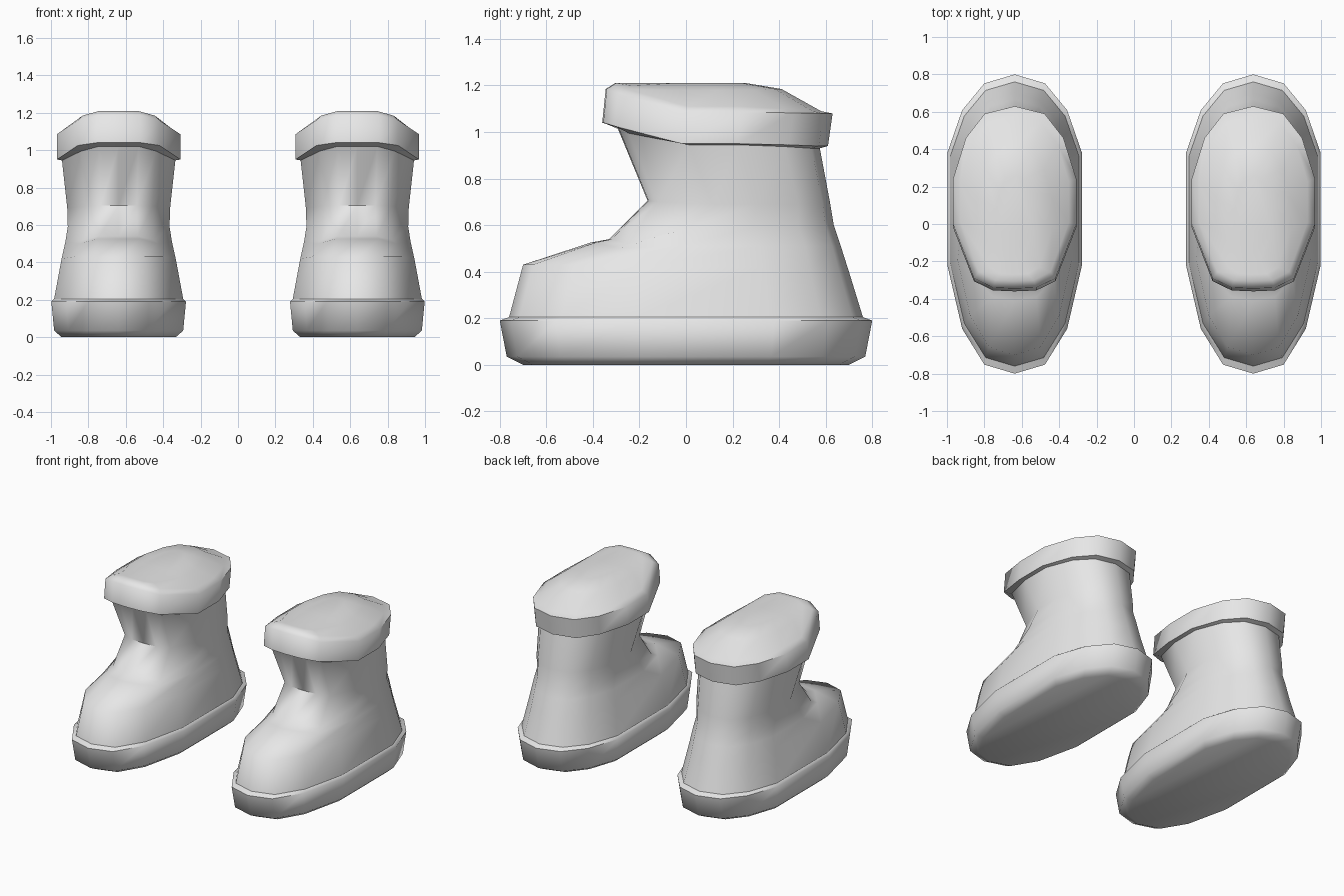
import bpy
import bmesh
import math

cube = bpy.data.objects.get("Cube")
if cube:
    bpy.data.objects.remove(cube, do_unlink=True)

# One plain grey material
grey = bpy.data.materials.new("light grey")
grey.use_nodes = True
grey.diffuse_color = (0.8, 0.8, 0.8, 1)
grey.node_tree.nodes["Principled BSDF"].inputs["Base Color"].default_value = (0.8, 0.8, 0.8, 1)

# Half outlines, toe to heel: (fraction of half width, fraction of length)
FOOT = [(0, 0), (.45, .03), (.78, .15), (1, .3625), (1, .7375), (.78, .88), (.45, .97), (0, 1)]
LEG = [(0, 0), (.35, .005), (.66, .056), (1, .354), (1, .6), (.79, .826), (.485, .959), (0, 1)]

# Ring: leg blend, half width, y front, y back, z front, z front corner, z side, z back
STEP = (0, .345, -.76, .76, .205, .205, .205, .205)
SHAFT_TOP = (1, .303, -.295, .575, 1.02, .995, .945, .93)
PARTS = {
    "sole": [
        (0, .305, -.70, .70, 0, 0, 0, 0),
        (0, .345, -.77, .77, .035, .035, .035, .035),
        (0, .36, -.80, .80, .19, .19, .19, .19),
        STEP],
    "upper": [
        STEP,
        (0, .305, -.70, .70, .43, .43, .42, .40),
        (.4, .285, -.41, .665, .525, .50, .51, .51),
        (.7, .272, -.33, .635, .54, .52, .59, .60),
        (1, .275, -.165, .62, .705, .70, .69, .69),
        SHAFT_TOP],
    "cuff": [
        SHAFT_TOP,
        (1, .33, -.36, .61, 1.04, 1.025, .95, .94),
        (1, .33, -.345, .63, 1.185, 1.16, 1.085, 1.08),
        (1, .29, -.305, .58, 1.21, 1.185, 1.11, 1.09),
        (1, .20, -.27, .41, 1.21, 1.20, 1.18, 1.185),
        (1, .10, -.20, .26, 1.21, 1.21, 1.21, 1.21)],
}


def ring_points(ring, cx):
    """Closed loop of 14 points around one boot."""
    blend, hw, y0, y1, zf, zc, zs, zb = ring
    heights = [zf, zf, zc, zs, zs, (zs + zb) / 2, zb, zb]
    half = []
    for (fx, ft), (lx, lt), z in zip(FOOT, LEG, heights):
        x = hw * (fx + (lx - fx) * blend)
        y = y0 + (y1 - y0) * (ft + (lt - ft) * blend)
        half.append((x, y, z))
    mirrored = [(-x, y, z) for x, y, z in half[-2:0:-1]]
    return [(x + cx, y, z) for x, y, z in half + mirrored]


def loft(name, rings, cx, cap_bottom=False, cap_top=False):
    """Skin a stack of rings, optionally closing the ends."""
    bm = bmesh.new()
    loops = [[bm.verts.new(p) for p in ring_points(r, cx)] for r in rings]
    for low, high in zip(loops, loops[1:]):
        for i in range(len(low)):
            j = (i + 1) % len(low)
            bm.faces.new((low[i], low[j], high[j], high[i]))
    if cap_bottom:
        bm.faces.new(loops[0][::-1])
    if cap_top:
        bm.faces.new(loops[-1])
    mesh = bpy.data.meshes.new(name)
    bm.to_mesh(mesh)
    bm.free()
    mesh.materials.append(grey)
    obj = bpy.data.objects.new(name, mesh)
    bpy.context.collection.objects.link(obj)
    bpy.ops.object.select_all(action="DESELECT")
    obj.select_set(True)
    bpy.context.view_layer.objects.active = obj
    bpy.ops.object.shade_smooth_by_angle(angle=math.radians(60))


# Left and right boots
for side, cx in (("left", .638), ("right", -.638)):
    for part, rings in PARTS.items():
        loft(f"{side}_boot_{part}", rings, cx, part == "sole", part == "cuff")
